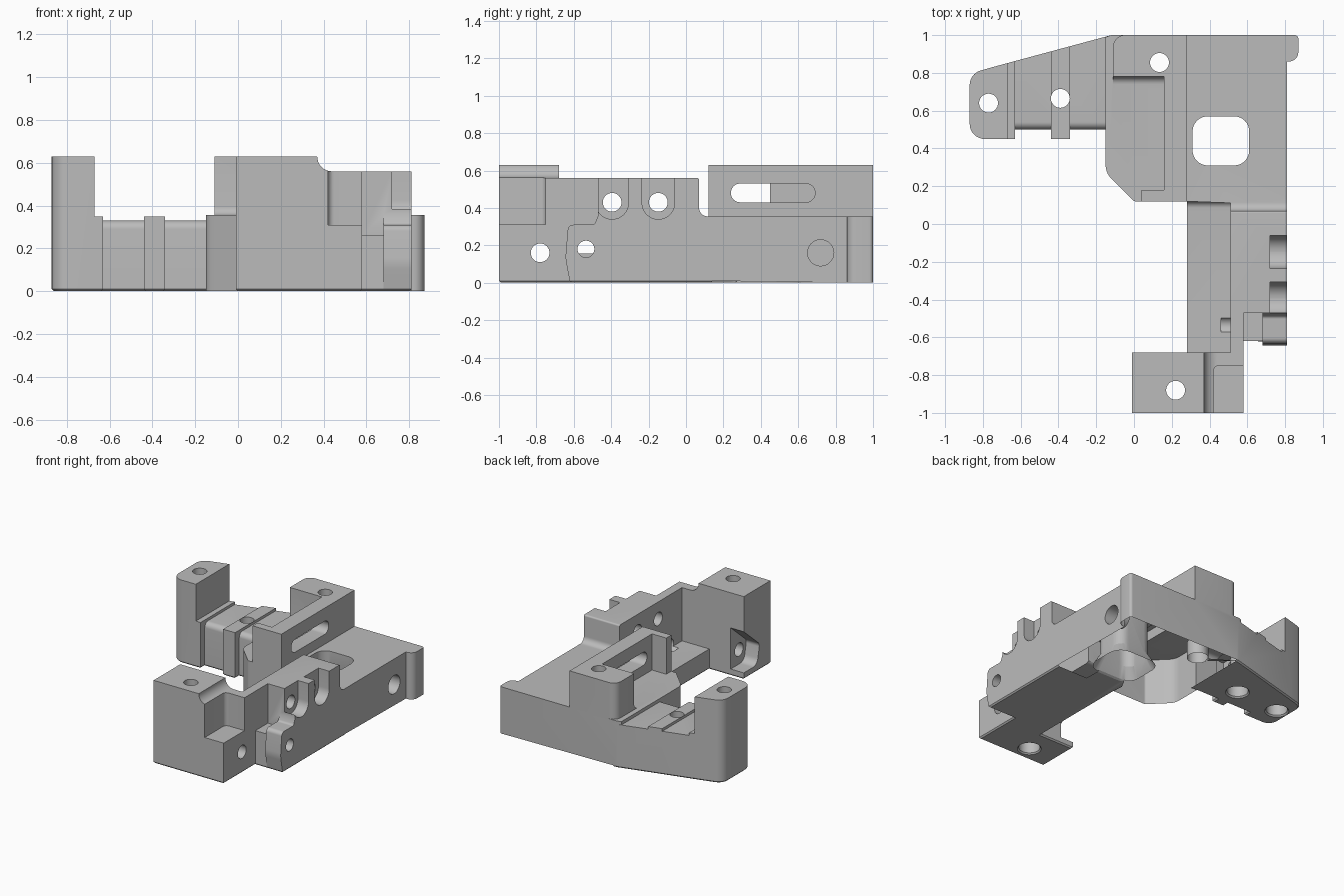
import bpy, bmesh, math
from mathutils import Vector

if "Cube" in bpy.data.objects:
    bpy.data.objects.remove(bpy.data.objects["Cube"], do_unlink=True)

grey = bpy.data.materials.new("machined_grey")
grey.use_nodes = True
grey.diffuse_color = (0.5, 0.5, 0.5, 1)
grey.node_tree.nodes["Principled BSDF"].inputs["Base Color"].default_value = grey.diffuse_color

# Shared levels: block tops, side wall top, deck and sunken floor
TOP, WALL, DECK, FLOOR = .63, .56, .355, .155
FRONT, BACK, SIDE = -1, 1, .81
BELOW, ABOVE = -.1, .8
HOLE = .05


def rounded(points):
    """Outline from (u, v) or (u, v, corner radius) points."""
    out = []
    for i, p in enumerate(points):
        c = Vector(p[:2])
        if len(p) == 2:
            out.append(c)
            continue
        radius = p[2]
        a = (Vector(points[i - 1][:2]) - c).normalized()
        b = (Vector(points[(i + 1) % len(points)][:2]) - c).normalized()
        half = a.angle(b) / 2
        mid = c + (a + b).normalized() * radius / math.sin(half)
        s, e = [(c + d * radius / math.tan(half) - mid).normalized() for d in (a, b)]
        out += [mid + s.slerp(e, k / 8) * radius for k in range(9)]
    return out


def prism(name, axis, points, lo, hi, taper=1.0):
    """Extrude an outline along an axis; taper scales the far end."""
    place = {"x": lambda u, v, w: (w, u, v), "y": lambda u, v, w: (u, w, v),
             "z": lambda u, v, w: (u, v, w)}[axis]
    pts = rounded(points)
    mid = sum(pts, Vector((0, 0))) / len(pts)
    bm = bmesh.new()
    ends = []
    for w, k in ((lo, 1.0), (hi, taper)):
        ring = [mid + (p - mid) * k for p in pts]
        ends.append([bm.verts.new(place(p.x, p.y, w)) for p in ring])
        bm.faces.new(ends[-1])
    for i in range(len(pts)):
        bm.faces.new((ends[0][i - 1], ends[0][i], ends[1][i], ends[1][i - 1]))
    bmesh.ops.recalc_face_normals(bm, faces=bm.faces)
    mesh = bpy.data.meshes.new(name)
    bm.to_mesh(mesh)
    bm.free()
    obj = bpy.data.objects.new(name, mesh)
    obj.hide_render = True
    bpy.context.collection.objects.link(obj)
    return obj


def rect(u0, u1, v0, v1, r=None):
    pts = [(u0, v0), (u1, v0), (u1, v1), (u0, v1)]
    return [p + (r,) for p in pts] if r else pts


def disc(u, v, r):
    angles = [t * math.tau / 32 for t in range(32)]
    return [(u + r * math.cos(a), v + r * math.sin(a)) for a in angles]


def cove(y, z, step, r):
    """Concave fillet where a wall at y rises from a level z; step points into the wall."""
    back, foot = y + step, y - r - step
    return [(back, z - r), (foot, z - r), (foot, z), (y, z, r), (y, z + 2 * r), (back, z + 2 * r)]


parts = []


def add(*shape):
    parts.append((prism(*shape), "UNION"))


def cut(*shape):
    parts.append((prism(*shape), "DIFFERENCE"))


# Deck with its side lip
deck_outline = [(-.15, .99), (-.12, BACK), (.87, BACK, .02), (.87, .86, .05), (SIDE, .86),
                (SIDE, .1), (.28, .12), (0, .12, .02), (-.15, .27, .1)]
body = prism("bracket_body", "z", deck_outline, 0, DECK)

# Slotted wall and rear block
add("slotted_wall", "z", rect(.16, .28, .12, BACK), .1, TOP)
add("wall_return", "z", rect(.04, .2, .12, .18), .1, TOP)
rear_outline = rect(-.11, .28, .78, BACK)
rear_outline[-1] += (.06,)
add("rear_block", "z", rear_outline, .1, TOP)
add("rear_block_fillet", "x", cove(.78, DECK, .03, .04), -.11, .2)

# Bridge and end post
add("bridge", "x", [(.5, 0), (BACK, 0), (BACK, .33), (.5, .33, .04)], -.66, -.1)
add("bridge_band", "x", rect(.45, BACK, 0, .35), -.44, -.34)
add("post_foot", "z", rect(-.75, -.63, .45, .9), 0, .35)
post_outline = [(-.87, .45, .08), (-.67, .45), (-.67, .853), (-.87, .796, .08)]
add("end_post", "z", post_outline, 0, TOP)

# Beam floor and side walls
add("beam_floor", "z", rect(.28, .55, -.7, .2), 0, FLOOR)
add("beam_floor_fillet", "x", cove(.12, FLOOR, .02, .035), .28, .55)
add("thin_wall", "x", rect(-.8, -.4, 0, WALL), .51, .58)
wall_profile = [(-.47, 0), (.14, 0), (.14, DECK), (.07, DECK, .045), (.07, WALL, .012),
                (-.47, WALL)]
add("thick_wall", "x", wall_profile, .51, SIDE)

# Curved flange beside the beam
add("flange_foot", "x", rect(-.62, -.4, 0, .26), .55, .7)
flange_profile = [(-.62, 0), (-.645, .13, .2), (-.63, .31, .03), (-.49, .31, .02),
                  (-.47, .36), (-.4, .36), (-.4, 0)]
add("flange", "x", flange_profile, .68, SIDE)

# Front block with its stepped shoulder
block_profile = [(-.01, 0), (.58, 0), (.58, WALL), (.37, WALL, .069), (.37, TOP), (-.01, TOP)]
add("front_block", "y", block_profile, FRONT, -.68)

# Slanted back face, slot and window
cut("slanted_back_cut", "z", [(-1.2, .709), (-.12, BACK), (-.12, 1.3), (-1.2, 1.3)], BELOW, BACK)
cut("wall_slot", "x", rect(.24, .69, .43, .53, .049), .14, .4)
cut("window", "z", rect(.31, .61, .31, .57, .08), BELOW, ABOVE)
cut("window_chamfer", "z", rect(.25, .67, .25, .63, .11), -.03, .1, .66)

# Pockets in the front block
pocket_outline = rect(.42, ABOVE, -1.2, -.75)
pocket_outline[-1] += (.03,)
cut("front_pocket", "z", pocket_outline, .31, ABOVE)
side_profile = [(-.6, .05), (-.84, .05, .06), (-.87, .2, .04), (-.66, .38), (-.6, .42)]
cut("side_pocket", "x", side_profile, -.2, .1)

# Holes through the sides
cut("front_side_hole", "x", disc(-.78, .16, HOLE), BELOW, .7)
cut("flange_hole", "x", disc(-.535, .18, .045), .46, BACK)
cut("blind_side_hole", "x", disc(.72, .16, .07), .7, BACK)
for y in (-.395, -.148):
    channel = rect(y - .087, y + .087, .34, ABOVE)
    channel[:2] = [p + (.086,) for p in channel[:2]]
    cut("cable_channel", "x", channel, .72, BACK)
    cut("channel_hole", "x", disc(y, .43, HOLE), .4, BACK)

# Upright screw holes, widened from below
for x, y in ((-.77, .64), (-.39, .665), (.135, .855), (.22, -.88)):
    cut("screw_hole", "z", disc(x, y, HOLE), BELOW, ABOVE)
    cut("screw_counterbore", "z", disc(x, y, .075), BELOW, .12)

# Join and cut
for obj, operation in parts:
    mod = body.modifiers.new(obj.name, "BOOLEAN")
    mod.operation, mod.object, mod.solver = operation, obj, "EXACT"
evaluated = body.evaluated_get(bpy.context.evaluated_depsgraph_get())
result = bpy.data.meshes.new_from_object(evaluated)
body.modifiers.clear()
body.data = result
body.hide_render = False
for obj, operation in parts:
    bpy.data.objects.remove(obj, do_unlink=True)

# Clean up and chamfer the bottom rim
bm = bmesh.new()
bm.from_mesh(result)
bmesh.ops.remove_doubles(bm, verts=bm.verts, dist=.0005)
bmesh.ops.dissolve_limit(bm, angle_limit=.01, verts=bm.verts, edges=bm.edges)
bm.normal_update()
rim = [e for e in bm.edges if all(abs(v.co.z) < .001 for v in e.verts)
       and len(e.link_faces) == 2 and e.calc_face_angle() > 1]
bmesh.ops.bevel(bm, geom=rim, offset=.01, segments=1, affect="EDGES")
bm.to_mesh(result)
bm.free()
result.materials.clear()
result.materials.append(grey)

bpy.ops.object.select_all(action="DESELECT")
body.select_set(True)
bpy.context.view_layer.objects.active = body
bpy.ops.object.shade_smooth_by_angle(angle=math.radians(30))
